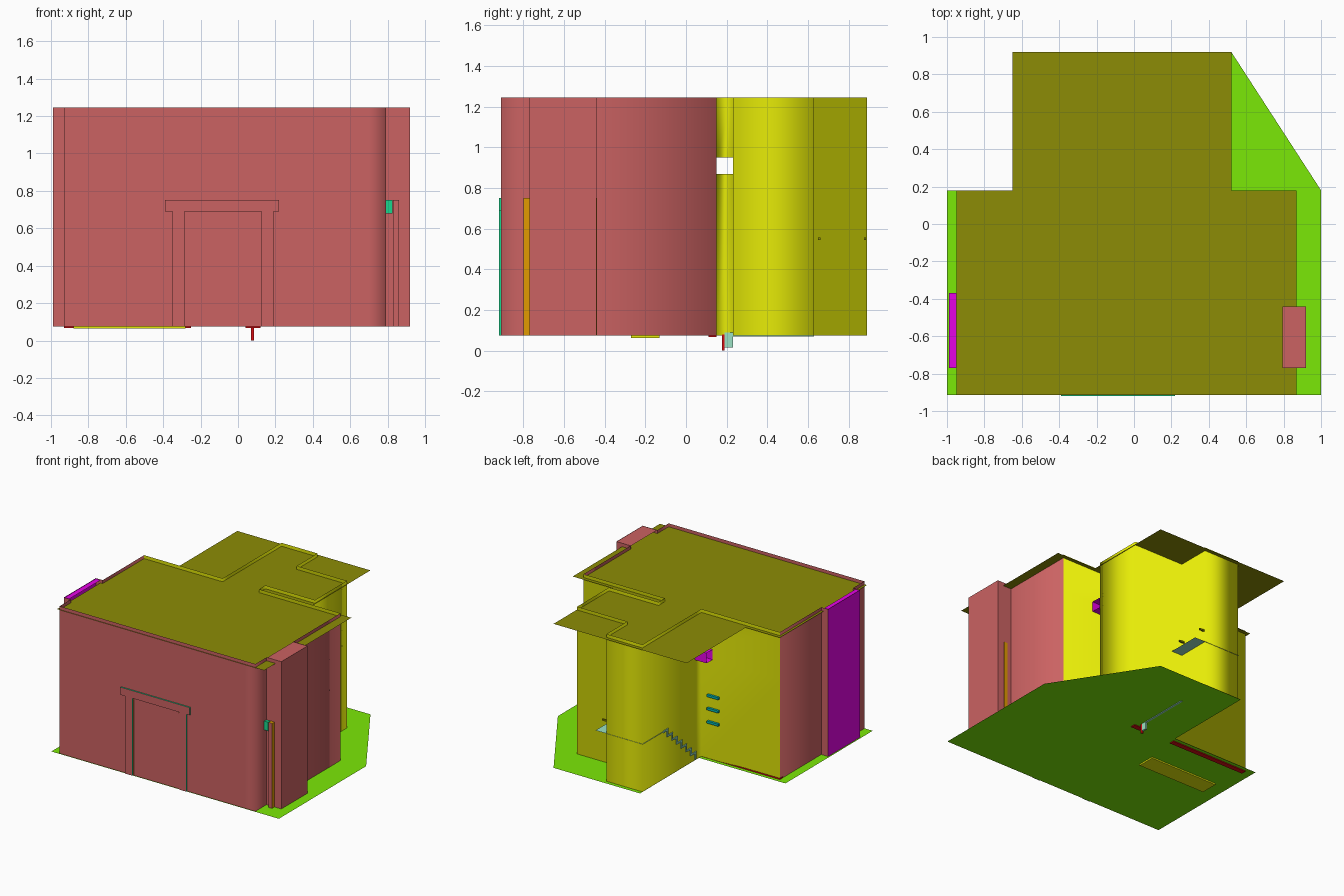
import bpy, bmesh

if "Cube" in bpy.data.objects:
    bpy.data.objects.remove(bpy.data.objects["Cube"])

Z0, Z1, CEIL = 0.075, 1.245, 1.218


def mat(name, *rgb):
    # colours are given as seen on screen and converted to linear
    m = bpy.data.materials.new(name)
    m.diffuse_color = [c ** 2.2 for c in rgb] + [1]
    m.use_nodes = True
    m.node_tree.nodes["Principled BSDF"].inputs["Base Color"].default_value = m.diffuse_color
    return m


PINK = mat("pink", 0.79, 0.385, 0.385)
YELLOW = mat("yellow", 0.9, 0.92, 0.06)
OLIVE = mat("olive", 0.545, 0.545, 0.055)
GREEN = mat("green", 0.48, 0.91, 0.06)
MAGENTA = mat("magenta", 0.9, 0.04, 0.9)
TEAL = mat("teal", 0.12, 0.84, 0.55)
ORANGE = mat("orange", 0.88, 0.6, 0.03)
RED = mat("red", 0.85, 0.08, 0.1)
MINT = mat("mint", 0.6, 0.88, 0.76)
CYAN = mat("cyan", 0.05, 0.72, 0.7)


def finish(name, bm, *materials):
    me = bpy.data.meshes.new(name)
    bm.to_mesh(me)
    bm.free()
    for m in materials:
        me.materials.append(m)
    ob = bpy.data.objects.new(name, me)
    bpy.context.collection.objects.link(ob)
    return ob


def sheet(name, outline, z, material):
    bm = bmesh.new()
    bm.faces.new([bm.verts.new((x, y, z)) for x, y in outline])
    return finish(name, bm, material)


def wall(name, path, materials, levels=(Z0, Z1), holes=(), pink=(), smooth=False):
    # thin upright sheet following a plan path; holes are (segment, level) pairs,
    # segments listed in pink use the second material
    bm = bmesh.new()
    rows = [[bm.verts.new((x, y, z)) for x, y in path] for z in levels]
    for k in range(len(levels) - 1):
        lo, hi = rows[k], rows[k + 1]
        for i in range(len(path) - 1):
            if (i, k) not in holes:
                f = bm.faces.new((lo[i], lo[i + 1], hi[i + 1], hi[i]))
                f.material_index = int(i in pink)
                f.smooth = smooth
    return finish(name, bm, *materials)


def box(name, x, y, z, material):
    bm = bmesh.new()
    bmesh.ops.create_cube(bm, size=1)
    for v in bm.verts:
        v.co = [r[0] if c < 0 else r[1] for c, r in zip(v.co, (x, y, z))]
    return finish(name, bm, material)


def faced_board(name, x, y, z, edge):
    # board whose front is painted in the wall colour
    box(name, x, y, z, edge)
    wall(name + "_face", [(x[0], y[0] - .001), (x[1], y[0] - .001)], [PINK], z)


# floor and overhanging ceiling
sheet("floor", [(-1, -.915), (1, -.915), (1, .18), (.52, .92),
                (-.24, .92), (-.24, .18), (-1, .18)], 0.074, GREEN)
sheet("ceiling", [(-.95, -.915), (.87, -.915), (.87, .18), (.52, .18),
                  (.52, .92), (-.65, .92), (-.65, .18), (-.95, .18)], CEIL, OLIVE)

# front wall, rounded by shading into the short right return
wall("front_wall", [(-.93, -.91), (.7, -.91), (.79, -.91), (.79, -.77)], [PINK], smooth=True)
wall("left_front_return", [(-.99, -.77), (-.93, -.77), (-.93, -.91)], [PINK])
wall("right_bay", [(.79, -.77), (.92, -.77), (.92, -.44), (.79, -.44)], [PINK])
wall("left_recess", [(-.99, -.37), (-.99, -.77)], [MAGENTA])
wall("left_recess_side", [(-.93, -.37), (-.99, -.37)], [PINK])
sheet("recess_top", [(-.99, -.77), (-.95, -.77), (-.95, -.37), (-.99, -.37)], 1.24, MAGENTA)
sheet("bay_top", [(.795, -.77), (.92, -.77), (.92, -.44), (.795, -.44)], 1.243, PINK)

# side walls, back walls and stairwell as one soft-shaded sheet,
# with the doorway open and holes where the duct passes
wall("back_walls", [(.795, -.44), (.795, .15), (.08, .15), (.08, .23), (.515, .23),
                    (.515, .63), (.075, .63), (.075, .89), (-.24, .89), (-.24, .23),
                    (-.24, .15), (-.93, .15), (-.93, -.37)],
     [YELLOW, PINK], (Z0, .87, .95, Z1), holes=((2, 1), (9, 1)), pink=(0, 11), smooth=True)

# open-ended square duct
bm = bmesh.new()
ring = [(.152, .87), (.228, .87), (.228, .95), (.152, .95)]
ends = [[bm.verts.new((x, y, z)) for y, z in ring] for x in (-.34, .52)]
for i in range(4):
    j = (i + 1) % 4
    bm.faces.new((ends[0][i], ends[0][j], ends[1][j], ends[1][i]))
bmesh.ops.recalc_face_normals(bm, faces=bm.faces)
finish("duct", bm, MAGENTA)

# front door frame and door edges
for name, x, z in (("header", (-.39, .22), (.69, .75)),
                   ("left_jamb", (-.35, -.285), (Z0, .69)),
                   ("right_jamb", (.125, .19), (Z0, .69))):
    faced_board("door_" + name, x, (-.92, -.905), z, TEAL)
for x in (-.284, .118):
    faced_board("door_edge", (x, x + .006), (-.914, -.905), (Z0, .68), ORANGE)

# side bay posts and wall switch
faced_board("bay_front_post", (.83, .86), (-.80, -.77), (Z0, .75), ORANGE)
box("bay_back_post", (.83, .86), (-.44, -.437), (Z0, .75), ORANGE)
box("wall_switch", (.79, .825), (-.80, -.772), (.68, .75), TEAL)

# shelf slats on the back wall
for z in (.37, .475, .58):
    box("slat", (-.40, -.30), (.15, .168), (z - .009, z + .009), CYAN)

# stair flight: stepped profile with thickness, then the landing
N, Y0, RUN, ZS, RISE = 7, .22, .41 / 7, .09, .37 / 7
top, under = [], []
for i in range(N):
    y, z = Y0 + i * RUN, ZS + i * RISE
    top += [(y, z), (y, z + RISE)]
    under += [(y + .015, z - .01), (y + .015, z + RISE - .015)]
top.append((Y0 + N * RUN, ZS + N * RISE))
under.append((Y0 + N * RUN, ZS + N * RISE - .015))
bm = bmesh.new()
face = bm.faces.new([bm.verts.new((-.247, y, z)) for y, z in top + under[::-1]])
ext = bmesh.ops.extrude_face_region(bm, geom=[face])
bmesh.ops.translate(bm, vec=(.31, 0, 0),
                    verts=[g for g in ext["geom"] if isinstance(g, bmesh.types.BMVert)])
bmesh.ops.recalc_face_normals(bm, faces=bm.faces)
finish("stairs", bm, MINT)
sheet("landing", [(-.245, .63), (.17, .63), (.17, .893), (-.245, .893)], .455, MINT)
box("stair_base", (.07, .085), (.19, .23), (.015, .09), MINT)
box("stair_string", (.07, .085), (.23, .63), (.069, .09), MINT)
box("newel_post", (.07, .085), (.177, .19), (0, .08), RED)
for y in (.655, .88):
    box("rail_bracket", (.04, .12), (y - .006, y + .006), (.545, .557), OLIVE)

# parts that show under the floor
box("back_skirting", (-.93, -.25), (.11, .15), (.068, .085), RED)
box("short_skirting", (.04, .12), (.11, .15), (.068, .085), RED)
box("floor_slab", (-.88, -.28), (-.27, -.13), (.063, .08), YELLOW)
